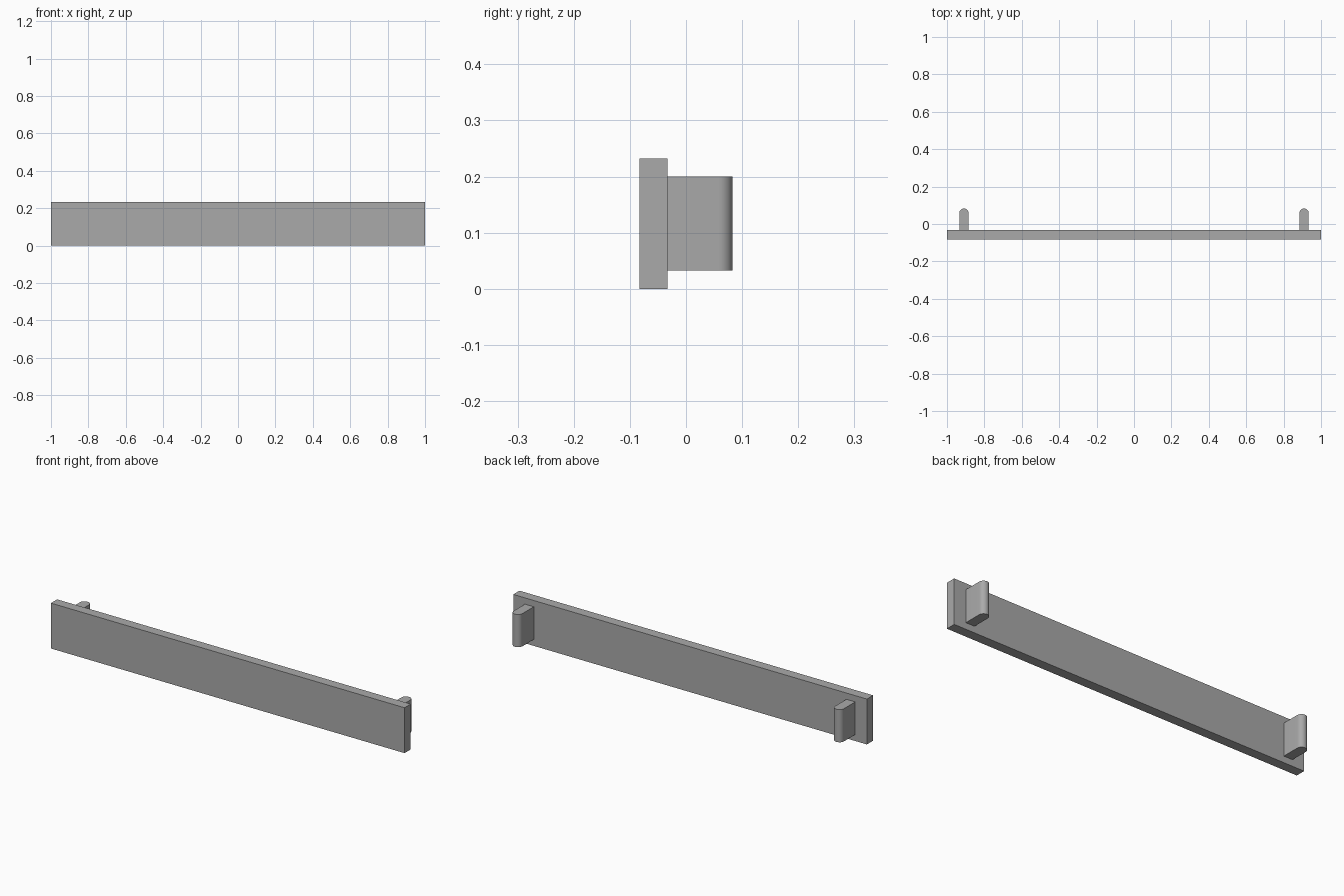
import bpy, bmesh
from math import sin, cos, pi

cube = bpy.data.objects.get("Cube")
if cube:
    bpy.data.objects.remove(cube, do_unlink=True)

grey = bpy.data.materials.new("plain grey")
grey.use_nodes = True
colour = (0.4, 0.4, 0.4, 1)
grey.diffuse_color = colour
grey.node_tree.nodes["Principled BSDF"].inputs["Base Color"].default_value = colour


def extrude_outline(name, outline, z0, z1):
    """Make a closed upright prism from an xy outline."""
    bm = bmesh.new()
    base = bm.faces.new([bm.verts.new((x, y, z0)) for x, y in outline])
    top = bmesh.ops.extrude_face_region(bm, geom=[base])["geom"]
    bmesh.ops.translate(bm, vec=(0, 0, z1 - z0),
                        verts=[v for v in top if isinstance(v, bmesh.types.BMVert)])
    bmesh.ops.recalc_face_normals(bm, faces=bm.faces)
    mesh = bpy.data.meshes.new(name)
    bm.to_mesh(mesh)
    bm.free()
    mesh.materials.append(grey)
    obj = bpy.data.objects.new(name, mesh)
    bpy.context.collection.objects.link(obj)
    return obj


FRONT, BACK, TAB_END = -0.083, -0.033, 0.083

# Long flat front board
extrude_outline("front_panel", [(-1, FRONT), (1, FRONT), (1, BACK), (-1, BACK)], 0, 0.232)

# Rounded mounting tabs on the back, one near each end
RADIUS, STEPS = 0.025, 16
for side, x in (("left", 0.909), ("right", -0.909)):
    outline = [(x - RADIUS, BACK), (x + RADIUS, BACK)]
    outline += [(x + RADIUS * cos(pi * i / STEPS),
                 TAB_END - RADIUS + RADIUS * sin(pi * i / STEPS)) for i in range(STEPS + 1)]
    tab = extrude_outline(side + "_tab", outline, 0.033, 0.2)
    bpy.ops.object.select_all(action="DESELECT")
    tab.select_set(True)
    bpy.context.view_layer.objects.active = tab
    bpy.ops.object.shade_smooth_by_angle()
